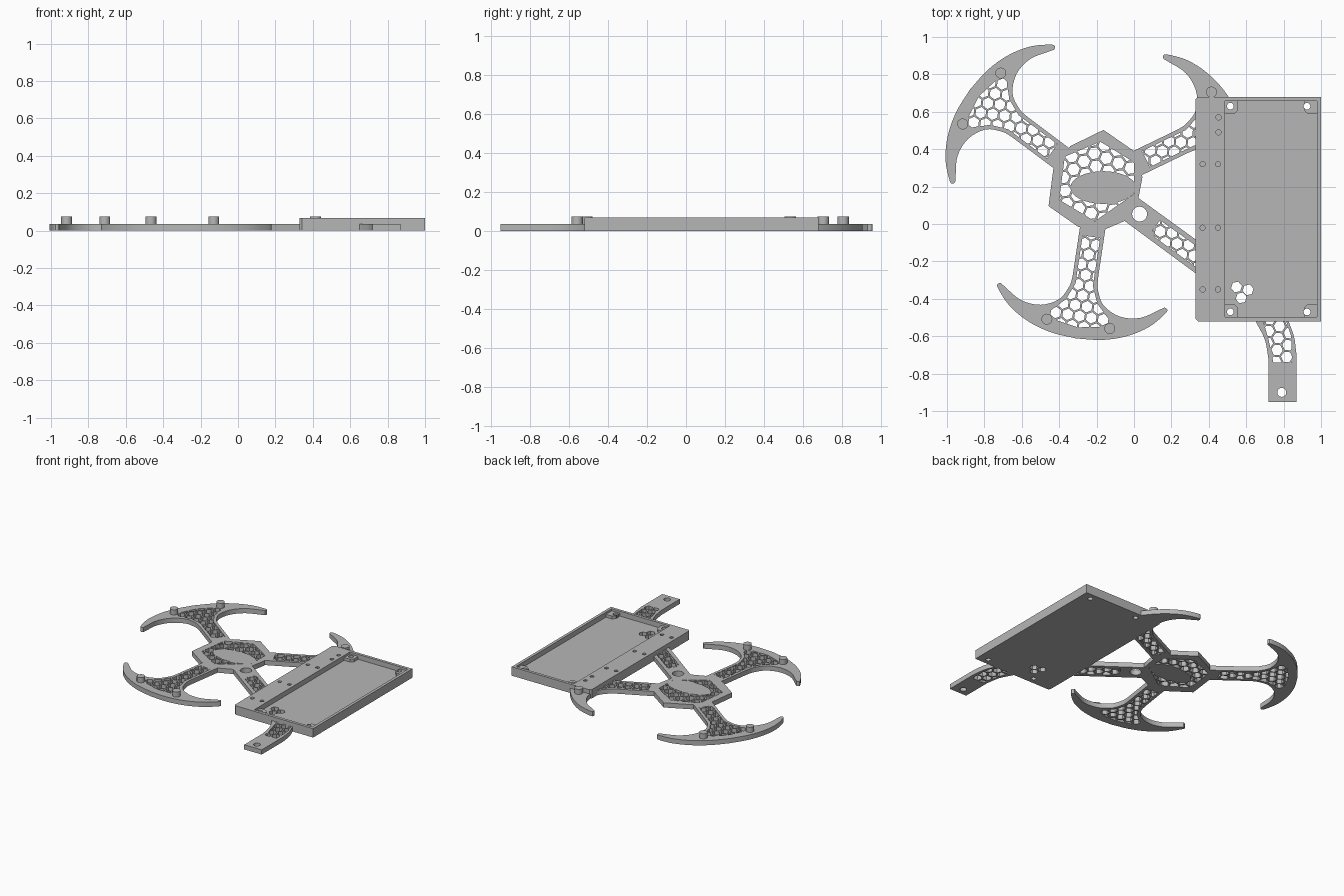
import bpy, bmesh, math
from mathutils import Vector, Matrix

if "Cube" in bpy.data.objects:
    bpy.data.objects.remove(bpy.data.objects["Cube"], do_unlink=True)

grey = bpy.data.materials.new("plain grey")
grey.use_nodes = True
grey.diffuse_color = (0.47, 0.47, 0.47, 1)
grey.node_tree.nodes["Principled BSDF"].inputs["Base Color"].default_value = grey.diffuse_color

FRAME_TOP, BOX_TOP, POST_TOP = 0.036, 0.068, 0.075


def prism(name, outlines, z0, z1):
    """Object made of one or more outlines extruded from z0 to z1."""
    bm = bmesh.new()
    for pts in outlines:
        face = bm.faces.new([bm.verts.new((p[0], p[1], z0)) for p in pts])
        top = bmesh.ops.extrude_face_region(bm, geom=[face])["geom"]
        bmesh.ops.translate(bm, vec=(0, 0, z1 - z0),
                            verts=[v for v in top if isinstance(v, bmesh.types.BMVert)])
    bmesh.ops.recalc_face_normals(bm, faces=bm.faces)
    mesh = bpy.data.meshes.new(name)
    bm.to_mesh(mesh)
    bm.free()
    mesh.materials.append(grey)
    obj = bpy.data.objects.new(name, mesh)
    bpy.context.collection.objects.link(obj)
    return obj


def combine(obj, tool, operation):
    """Apply a boolean and discard the tool."""
    mod = obj.modifiers.new("cut", 'BOOLEAN')
    mod.operation, mod.solver, mod.object = operation, 'EXACT', tool
    bpy.context.view_layer.objects.active = obj
    bpy.ops.object.modifier_apply(modifier=mod.name)
    bpy.data.objects.remove(tool, do_unlink=True)


def ring(x, y, r, n=24, turn=0.0, squash=1.0):
    return [(x + r * math.cos(turn + math.tau * i / n),
             y + r * squash * math.sin(turn + math.tau * i / n)) for i in range(n)]


def rect(x0, x1, y0, y1):
    return [(x0, y0), (x1, y0), (x1, y1), (x0, y1)]


def smooth_path(pts, steps=4):
    """Catmull-Rom curve through the points."""
    p = [Vector(q) for q in pts]
    p = [2 * p[0] - p[1]] + p + [2 * p[-1] - p[-2]]
    out = []
    for a, b, c, d in zip(p, p[1:], p[2:], p[3:]):
        for k in range(steps):
            t = k / steps
            out.append(0.5 * (2 * b + (c - a) * t + (2 * a - 5 * b + 4 * c - d) * t ** 2
                              + (3 * b - a - 3 * c + d) * t ** 3))
    return out + [p[-2]]


def mirrored(half):
    return list(half) + [(u, -v) for u, v in reversed(half) if abs(v) > 1e-4]


def placed(pts, origin, degrees):
    turn = Matrix.Rotation(math.radians(degrees), 2)
    return [turn @ Vector(p) + Vector(origin) for p in pts]


def honeycomb(region, degrees, pitch=0.064):
    """Hexagonal cells clipped to a region, as a cutter."""
    mid = sum((Vector(p) for p in region), Vector((0, 0))) / len(region)
    reach = max((Vector(p) - mid).length for p in region) + pitch
    n = int(reach / pitch) + 2
    cells = []
    for row in range(-n, n + 1):
        for col in range(-n, n + 1):
            u, v = row * pitch * math.sqrt(3) / 2, (col + row % 2 / 2) * pitch
            if math.hypot(u, v) < reach:
                cells.append(placed(ring(u, v, pitch * 0.485, 6), mid, degrees))
    cutter = prism("cells", cells, -0.05, 0.1)
    combine(cutter, prism("region", [region], -0.04, 0.09), 'INTERSECT')
    return cutter


# Hub plate
hub = [(-.163, .503), (-.34, .417), (-.43, .305), (-.457, .096), (-.297, -.016),
       (-.163, -.032), (-.05, .016), (.024, .139), (.045, .25), (0, .39)]
frame = prism("frame", [hub], 0, FRAME_TOP)

# Three arms ending in crescent guards
inner = smooth_path([(.44, .068), (.50, .069), (.55, .078), (.625, .12), (.67, .215),
                     (.66, .324), (.598, .425)])
outer = smooth_path([(.587, .442), (.592, .456), (.615, .454), (.70, .378),
                     (.767, .268), (.807, .14), (.82, 0)])
arm = mirrored([(.12, .068)] + inner + outer)
arm_cells = mirrored([(.27, .047), (.53, .047), (.62, .085), (.70, .165), (.735, .14), (.76, 0)])
arms = [((-.221, .227), 143.2), ((-.188, .199), 261.5), ((-.179, .23), 25.8)]
for origin, angle in arms:
    combine(frame, prism("arm", [placed(arm, origin, angle)], 0, FRAME_TOP), 'UNION')

# Bent mounting leg
leg = [(-.08, .038), (.334, -.267), (.55, -.42)]
leg += smooth_path([(.65, -.52), (.70, -.62), (.72, -.73)])
leg += [(.72, -.953), (.868, -.953)] + smooth_path([(.868, -.69), (.855, -.60), (.826, -.52)])
leg += [(.70, -.36), (.334, -.086), (-.04, .185)]
combine(frame, prism("leg", [leg], 0, FRAME_TOP), 'UNION')

# Honeycomb openings in arms, leg and hub
for origin, angle in arms:
    combine(frame, honeycomb(placed(arm_cells, origin, angle), angle), 'DIFFERENCE')
near_leg = [(.10, -.03), (.14, .02), (.40, -.165), (.40, -.28), (.11, -.07)]
far_leg = [(.68, -.48), (.80, -.48), (.84, -.6), (.845, -.74), (.745, -.74), (.72, -.62)]
for region, angle in ((near_leg, -36), (far_leg, -6)):
    combine(frame, honeycomb(region, angle), 'DIFFERENCE')
hub_window = [(-.18, .44), (0, .33), (0, .16), (-.21, .015), (-.40, .13), (-.37, .36)]
hub_cells = honeycomb(hub_window, 8, 0.07)
combine(hub_cells, prism("pad", [ring(-.165, .195, .175, 32, 0, .5)], -.1, .2), 'DIFFERENCE')
combine(frame, hub_cells, 'DIFFERENCE')

# Round holes, and clearance for the box
holes = [ring(.03, .053, .04), ring(.79, -.90, .024)]
combine(frame, prism("holes", holes, -.1, .2), 'DIFFERENCE')
combine(frame, prism("clearance", [rect(.335, 1.1, -.515, .675)], -.1, .2), 'DIFFERENCE')

# Posts on the crescents
spots = [p for o, a in arms for p in placed([(.741, .17), (.741, -.17)], o, a)]
posts = prism("guard_posts", [ring(p.x, p.y, .029) for p in spots if p.x < .5],
              FRAME_TOP - .006, POST_TOP)

# Open tray with four corner bosses
X0, X1, Y0, Y1, B = .487, .978, -.498, .658, .07
tray = prism("tray", [rect(.465, 1, -.52, .68)], 0, BOX_TOP)
combine(tray, prism("recess", [rect(X0, X1, Y0, Y1)], .052, .2), 'DIFFERENCE')
C = B - .02
floor = []
for x, y, sx, sy in ((X0, Y0, 1, 1), (X1, Y0, -1, 1), (X1, Y1, -1, -1), (X0, Y1, 1, -1)):
    corner = [(x, y + sy * B), (x + sx * C, y + sy * B), (x + sx * B, y + sy * C), (x + sx * B, y)]
    floor += corner if sx * sy > 0 else corner[::-1]
combine(tray, prism("floor", [floor], .03, .2), 'DIFFERENCE')
screws = [ring(x, y, .018) for x in (.515, .925) for y in (-.47, .63)]
vents = [ring(x, y, .03, 6, .2) for x, y in ((.548, -.337), (.610, -.352), (.573, -.395))]
combine(tray, prism("openings", screws + vents, -.1, .2), 'DIFFERENCE')

# Mounting strip with small slots
R = .012
strip = prism("mounting_strip", [[(.465, -.52), (.465, .68), (.33 + R, .68), (.33, .68 - R),
                                  (.33, -.52 + R), (.33 + R, -.52)]], 0, BOX_TOP)
slots = [ring(x, y, .014, 12) for x in (.367, .449) for y in (.32, -.02, -.35)]
slots += [ring(.452, y, .014, 12) for y in (.57, .49)]
combine(strip, prism("slots", slots, .02, .2), 'DIFFERENCE')

# Smooth the round walls, keep the edges sharp
bpy.ops.object.select_all(action='DESELECT')
for obj in (frame, posts, tray, strip):
    obj.select_set(True)
bpy.context.view_layer.objects.active = frame
bpy.ops.object.shade_smooth_by_angle(angle=math.radians(30))
